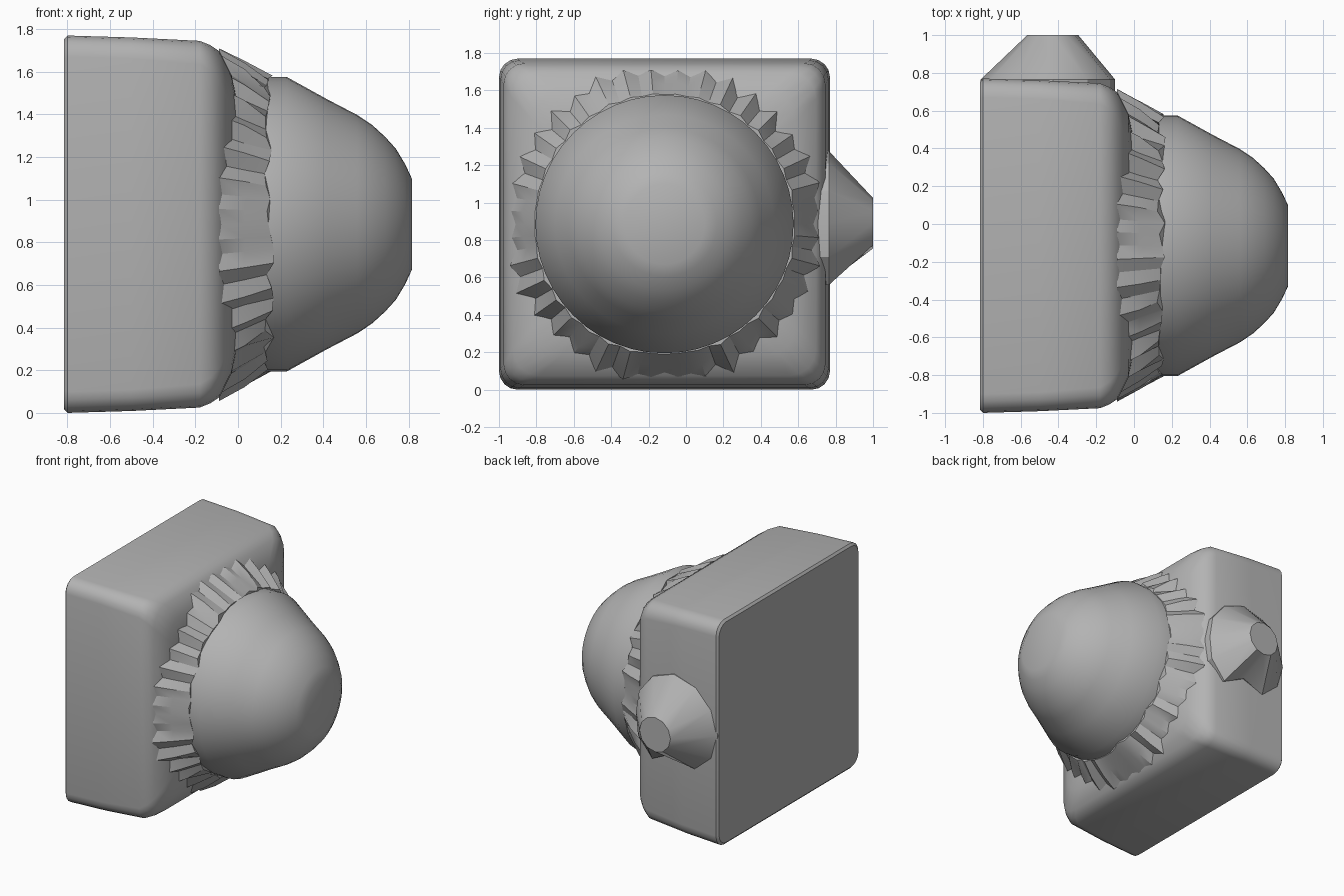
import bpy, bmesh, math, random

if "Cube" in bpy.data.objects:
    bpy.data.objects.remove(bpy.data.objects["Cube"])

random.seed(4)
CY, CZ = -0.115, 0.885          # shared axis of housing and dome

grey = bpy.data.materials.new("mid grey")
grey.diffuse_color = (0.45, 0.45, 0.45, 1)
grey.use_nodes = True
grey.node_tree.nodes["Principled BSDF"].inputs["Base Color"].default_value = grey.diffuse_color


def loft(name, rings, angle=30):
    """Bridge equal-length closed rings and cap both ends."""
    bm = bmesh.new()
    rows = [[bm.verts.new(p) for p in ring] for ring in rings]
    n = len(rows[0])
    for a, b in zip(rows, rows[1:]):
        for i in range(n):
            j = (i + 1) % n
            bm.faces.new((a[i], a[j], b[j], b[i]))
    bm.faces.new(rows[0][::-1])
    bm.faces.new(rows[-1])
    bmesh.ops.recalc_face_normals(bm, faces=bm.faces)
    mesh = bpy.data.meshes.new(name)
    bm.to_mesh(mesh)
    bm.free()
    mesh.materials.append(grey)
    ob = bpy.data.objects.new(name, mesh)
    bpy.context.collection.objects.link(ob)
    bpy.ops.object.select_all(action='DESELECT')
    ob.select_set(True)
    bpy.context.view_layer.objects.active = ob
    bpy.ops.object.shade_smooth_by_angle(angle=math.radians(angle))
    return ob


def rounded_square(x, half, rad, steps=4):
    pts = []
    for k, (sy, sz) in enumerate(((1, 1), (-1, 1), (-1, -1), (1, -1))):
        for s in range(steps + 1):
            a = math.pi / 2 * (k + s / steps)
            pts.append((x, CY + sy * (half - rad) + rad * math.cos(a),
                        CZ + sz * (half - rad) + rad * math.sin(a)))
    return pts


def circle(x, r, n=48):
    return [(x, CY + r * math.cos(math.tau * i / n),
             CZ + r * math.sin(math.tau * i / n)) for i in range(n)]


# Square housing: flat back, gentle taper, rounded front shoulders
loft("housing", [rounded_square(*s) for s in (
    (-0.815, 0.868, 0.09), (-0.80, 0.885, 0.10), (-0.50, 0.876, 0.10),
    (-0.18, 0.86, 0.11), (-0.13, 0.84, 0.12), (-0.085, 0.81, 0.14),
    (-0.03, 0.70, 0.15), (-0.005, 0.58, 0.14))])

# Blunt dome with a short drum behind it
loft("dome", [circle(x, r) for x, r in (
    (0.05, 0.69), (0.23, 0.69), (0.42, 0.585), (0.56, 0.512), (0.63, 0.465),
    (0.69, 0.41), (0.74, 0.355), (0.785, 0.28), (0.815, 0.215))])

# Pleated skirt: folds grow towards the housing corners
N = 72
foot, middle, rim = [], [], []
for i in range(N):
    a = math.tau * i / N
    diag = abs(math.sin(2 * a))
    fold = (0.022 if i % 2 else -0.022) * (0.25 + diag) * random.uniform(0.4, 1.5)
    for ring, x, r in (
            (foot, -0.09, 0.805 + 0.06 * diag + fold),
            (middle, 0.03, 0.752 + 0.03 * diag + fold),
            (rim, 0.15 + random.uniform(-0.03, 0.02), 0.693 + max(fold, 0) * 0.5)):
        ring.append((x, CY + r * math.cos(a), CZ + r * math.sin(a)))
loft("skirt", [foot, middle, rim], 25)

# Flared spout on the rear side, with an uneven foot
SX = -0.43
base_r = (0.33, 0.35, 0.37, 0.385, 0.38, 0.38, 0.40, 0.38, 0.36, 0.24, 0.38, 0.36)


def spout_ring(y, radii):
    out = []
    for i, r in enumerate(radii):
        a = math.tau * i / len(radii)
        out.append((max(-0.812, SX + r * math.cos(a)), y, 0.89 + r * math.sin(a)))
    return out


loft("spout", [spout_ring(0.70, base_r), spout_ring(0.765, base_r),
               spout_ring(1.0, [0.135] * 12)])
